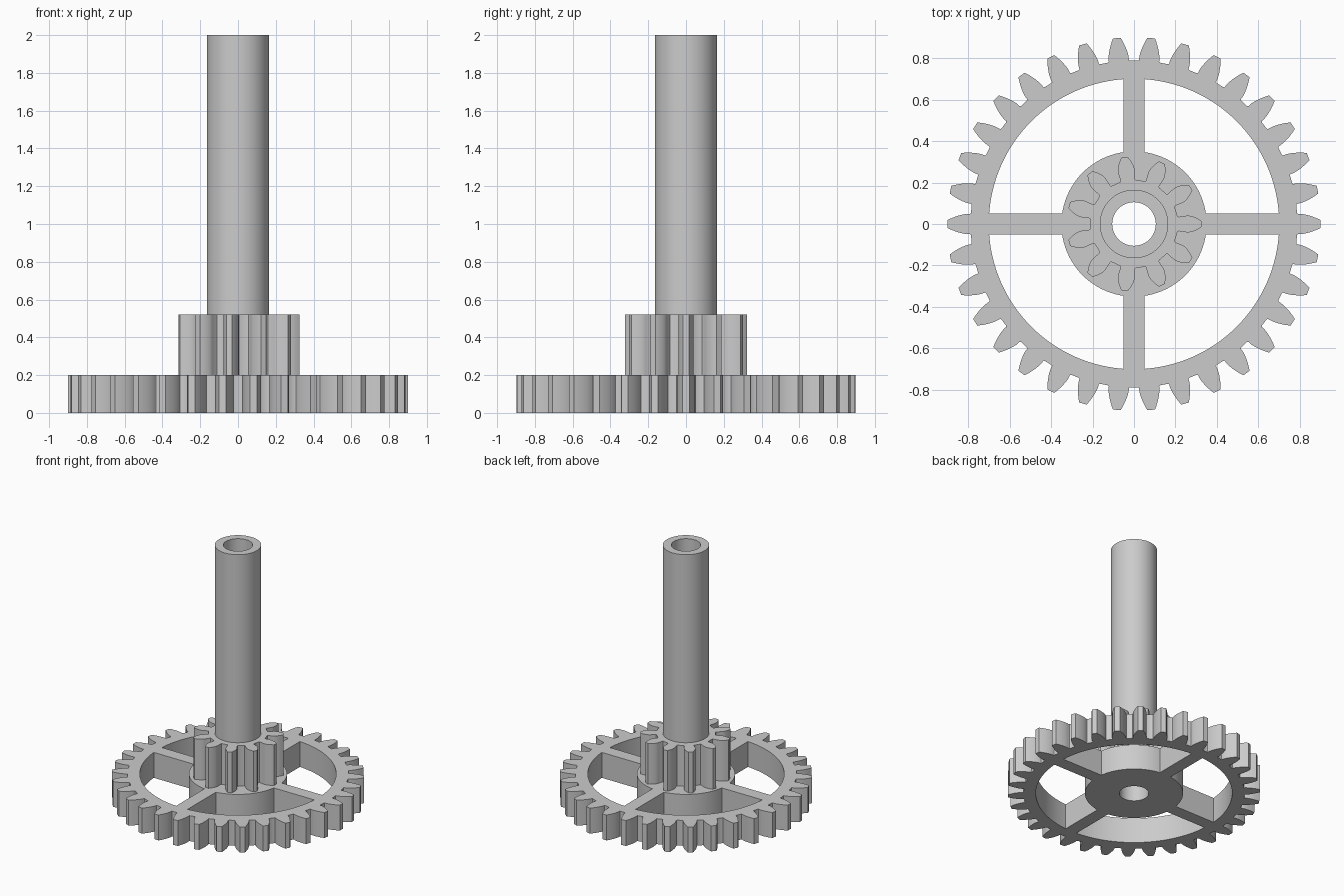
import bpy
from math import acos, asin, cos, pi, radians, sin, sqrt, tan

old = bpy.data.objects.get("Cube")
if old:
    bpy.data.objects.remove(old, do_unlink=True)

MODULE = 0.05
BORE = 0.105
WHEEL_TOP, PINION_TOP, SHAFT_TOP = 0.2, 0.52, 2.0

grey = bpy.data.materials.new("light grey")
grey.use_nodes = True
colour = (0.6, 0.6, 0.6, 1)
grey.diffuse_color = colour
grey.node_tree.nodes["Principled BSDF"].inputs["Base Color"].default_value = colour


def polar(r, a):
    return (r * cos(a), r * sin(a))


def arc(r, start, end, steps):
    return [polar(r, start + (end - start) * i / steps) for i in range(steps + 1)]


def circle(r, steps=96):
    return arc(r, 0, 2 * pi, steps)[:-1]


def gear_outline(teeth, pressure=radians(20), steps=7):
    """Involute spur gear with one tooth centred on +x."""
    pitch = MODULE * teeth / 2
    tip, root = pitch + MODULE, pitch - 1.25 * MODULE
    base = pitch * cos(pressure)
    base_half = pi / (2 * teeth) + tan(pressure) - pressure
    # root fillet, then the involute flank from base circle to tip
    fillet = 0.006
    flank = [(root, base_half + fillet / root),
             (root + fillet * 0.3, base_half + fillet * 0.3 / root),
             (root + fillet, base_half)]
    for i in range(steps + 1):
        r = base + (tip - base) * i / steps
        a = acos(min(1, base / r))
        flank.append((r, base_half - (tan(a) - a)))
    points = []
    for t in range(teeth):
        mid = 2 * pi * t / teeth
        points += [polar(r, mid - a) for r, a in flank]
        points += [polar(r, mid + a) for r, a in reversed(flank)]
    return points


def window(quadrant, inner=0.35, outer=0.70, half_spoke=0.05):
    """Opening between two neighbouring spokes."""
    turn = quadrant * pi / 2
    a, b = asin(half_spoke / outer), asin(half_spoke / inner)
    return (arc(outer, turn + a, turn + pi / 2 - a, 28)
            + arc(inner, turn + pi / 2 - b, turn + b, 20))


def extrude(name, outlines, bottom, top):
    """Solid from closed outlines; inner outlines become holes."""
    curve = bpy.data.curves.new(name, "CURVE")
    curve.dimensions = "2D"
    curve.fill_mode = "BOTH"
    curve.extrude = (top - bottom) / 2
    for points in outlines:
        spline = curve.splines.new("POLY")
        spline.points.add(len(points) - 1)
        for p, (x, y) in zip(spline.points, points):
            p.co = (x, y, 0, 1)
        spline.use_cyclic_u = True
    curve.materials.append(grey)
    obj = bpy.data.objects.new(name, curve)
    obj.location.z = (top + bottom) / 2
    bpy.context.collection.objects.link(obj)
    bpy.ops.object.select_all(action="DESELECT")
    obj.select_set(True)
    bpy.context.view_layer.objects.active = obj
    bpy.ops.object.convert(target="MESH")
    # join caps to walls and keep the rims crisp
    bpy.ops.object.mode_set(mode="EDIT")
    bpy.ops.mesh.select_all(action="SELECT")
    bpy.ops.mesh.remove_doubles(threshold=0.0001)
    bpy.ops.mesh.normals_make_consistent(inside=False)
    bpy.ops.object.mode_set(mode="OBJECT")
    bpy.ops.object.shade_smooth_by_angle(angle=radians(30))


# Spoked wheel, pinion on its hub, and hollow shaft
extrude("spoked_wheel",
        [gear_outline(34), circle(BORE)] + [window(q) for q in range(4)],
        0, WHEEL_TOP)
extrude("pinion", [gear_outline(11), circle(BORE)], WHEEL_TOP, PINION_TOP)
extrude("hollow_shaft", [circle(0.165), circle(BORE)], PINION_TOP, SHAFT_TOP)
